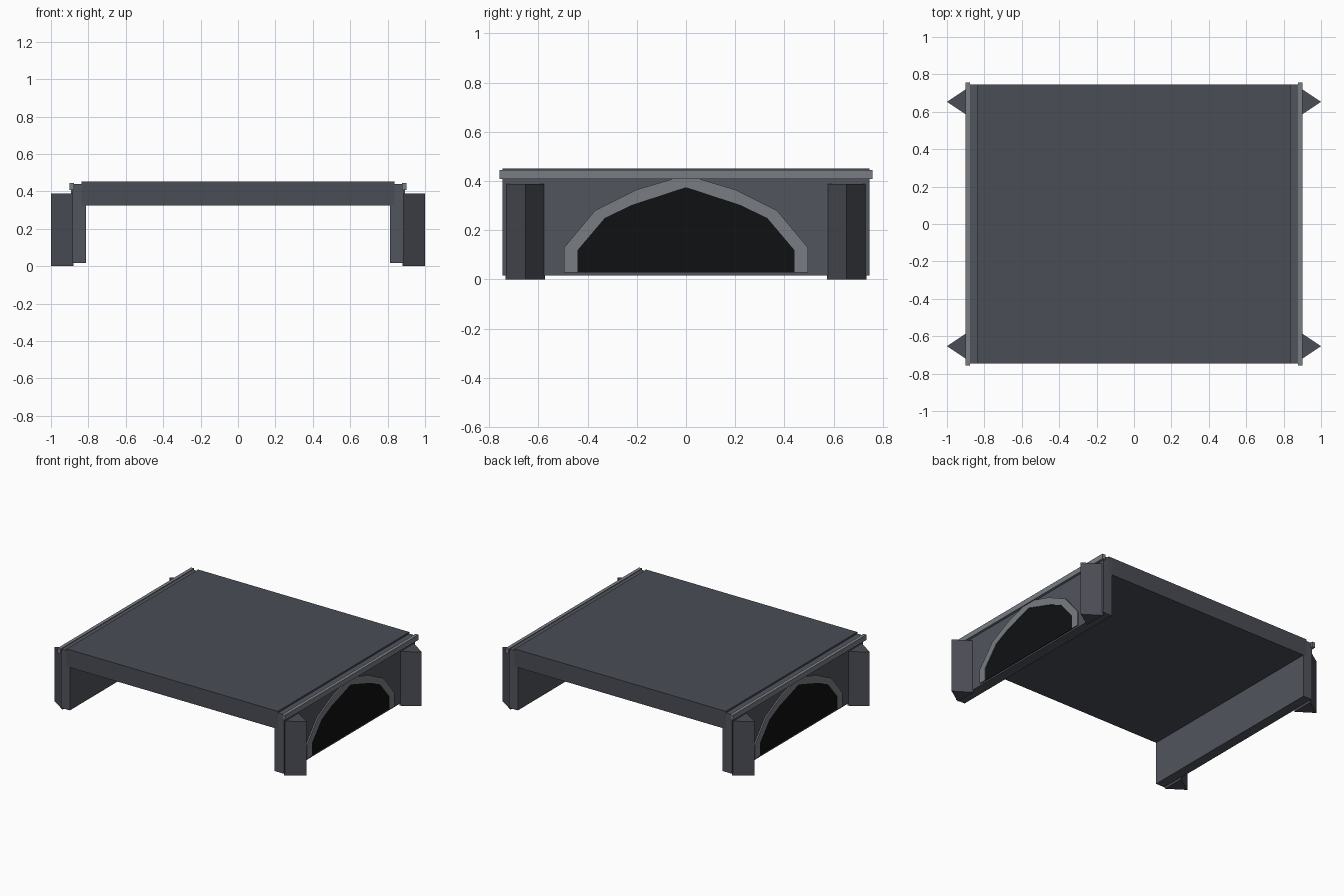
import bpy, bmesh

if "Cube" in bpy.data.objects:
    bpy.data.objects.remove(bpy.data.objects["Cube"])


def material(name, rgb):
    m = bpy.data.materials.new(name)
    m.diffuse_color = (*rgb, 1)
    m.use_nodes = True
    m.node_tree.nodes["Principled BSDF"].inputs["Base Color"].default_value = m.diffuse_color
    return m


STONE = material("dark_stone", (0.07, 0.074, 0.093))
WALL = material("wall_stone", (0.085, 0.089, 0.11))
TRIM = material("light_trim", (0.19, 0.205, 0.225))
VOID = material("black_recess", (0.005, 0.0055, 0.006))


def prism(name, points, offset, mat):
    """Extrude a closed planar outline along the offset vector."""
    bm = bmesh.new()
    face = bm.faces.new([bm.verts.new(p) for p in points])
    new = bmesh.ops.extrude_face_region(bm, geom=[face])["geom"]
    bmesh.ops.translate(bm, vec=offset,
                        verts=[v for v in new if isinstance(v, bmesh.types.BMVert)])
    bmesh.ops.recalc_face_normals(bm, faces=bm.faces)
    mesh = bpy.data.meshes.new(name)
    bm.to_mesh(mesh)
    bm.free()
    mesh.materials.append(mat)
    obj = bpy.data.objects.new(name, mesh)
    bpy.context.collection.objects.link(obj)
    return obj


def box(name, x, y, z, mat):
    outline = [(x[0], y[0], z[0]), (x[1], y[0], z[0]),
               (x[1], y[1], z[0]), (x[0], y[1], z[0])]
    return prism(name, outline, (0, 0, z[1] - z[0]), mat)


def mirror(obj, y_axis=False):
    mod = obj.modifiers.new("Mirror", "MIRROR")
    mod.use_axis = (True, y_axis, False)
    mod.use_clip = False
    mod.use_mirror_merge = False


# Bridge deck
box("deck", (-0.838, 0.838), (-0.745, 0.745), (0.325, 0.452), STONE)

# Side walls and the rails along their tops
mirror(box("side_wall", (0.813, 0.885), (-0.745, 0.745), (0.017, 0.44), WALL))
mirror(box("side_rail", (0.878, 0.902), (-0.757, 0.757), (0.408, 0.445), TRIM))

# Wedge-shaped buttresses at the four corners
wedge = [(0.88, 0.573, 0), (1.0, 0.653, 0), (0.88, 0.733, 0)]
mirror(prism("corner_buttress", wedge, (0, 0, 0.388), STONE), y_axis=True)

# Arch band and dark recess on each side wall
outer = [(0.495, 0.028), (0.495, 0.13), (0.37, 0.28), (0.2, 0.365), (0, 0.425)]
inner = [(0.44, 0.028), (0.44, 0.12), (0.33, 0.25), (0.22, 0.303), (0, 0.375)]


def full(half):
    return half + [(-y, z) for y, z in reversed(half[:-1])]


band = full(outer) + full(inner)[::-1]
mirror(prism("arch_band", [(0.88, y, z) for y, z in band], (0.014, 0, 0), TRIM))
mirror(prism("arch_recess", [(0.88, y, z) for y, z in full(inner)], (0.009, 0, 0), VOID))
